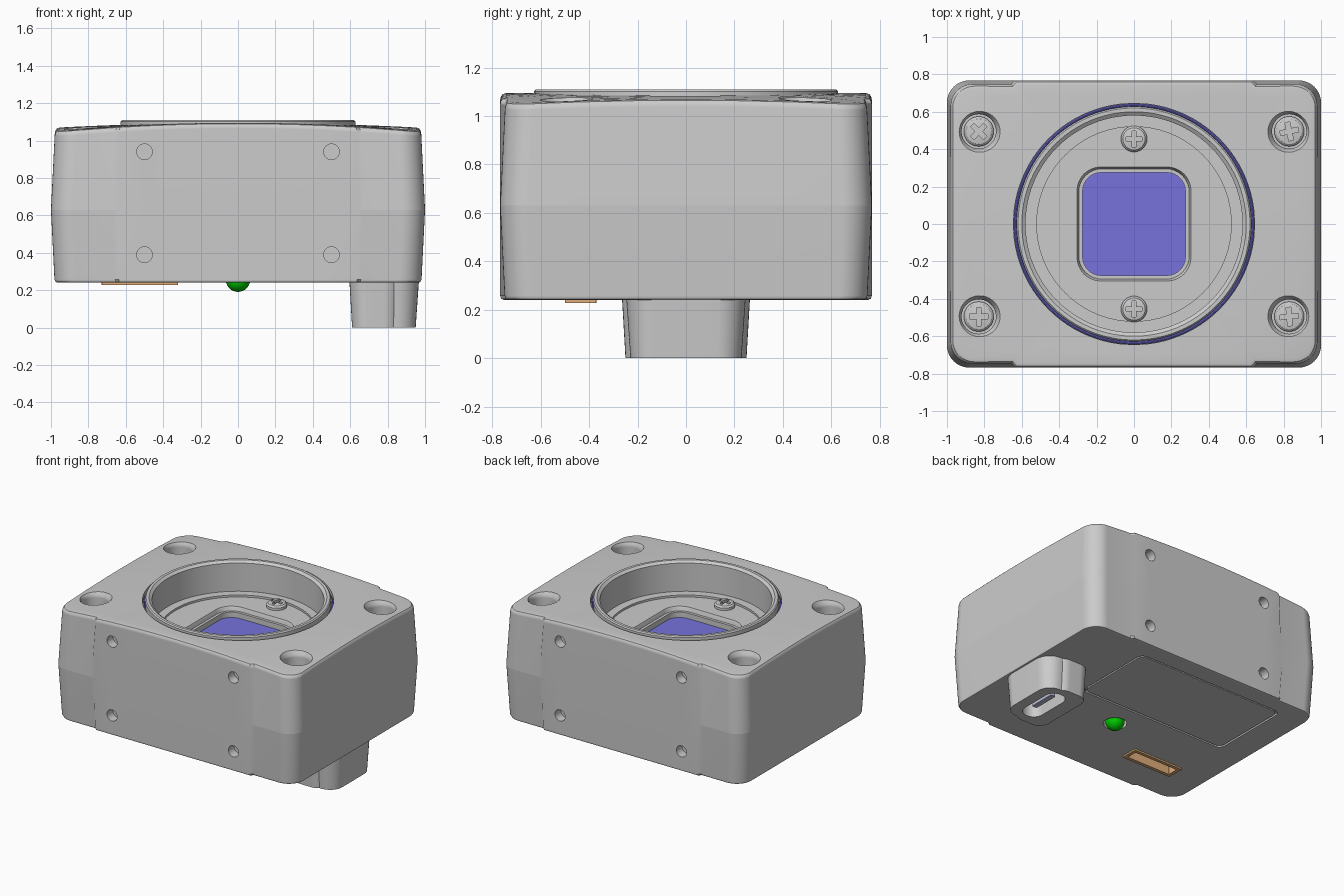
import bpy, bmesh
from math import sin, cos, pi, radians

if "Cube" in bpy.data.objects:
    bpy.data.objects.remove(bpy.data.objects["Cube"])


def loft(name, loops, closed=False):
    """Skin a list of equal-length point loops; caps both ends unless closed."""
    bm = bmesh.new()
    rows = [[bm.verts.new(p) for p in loop] for loop in loops]
    n = len(rows[0])
    pairs = list(zip(rows, rows[1:])) + ([(rows[-1], rows[0])] if closed else [])
    for a, b in pairs:
        for i in range(n):
            j = (i + 1) % n
            bm.faces.new((a[i], a[j], b[j], b[i]))
    if not closed:
        bm.faces.new(rows[0][::-1])
        bm.faces.new(rows[-1])
    bmesh.ops.recalc_face_normals(bm, faces=bm.faces)
    mesh = bpy.data.meshes.new(name)
    bm.to_mesh(mesh)
    bm.free()
    obj = bpy.data.objects.new(name, mesh)
    bpy.context.scene.collection.objects.link(obj)
    return obj


def lathe(name, profile, x=0, y=0, n=32, closed=False):
    return loft(name, [[(x + r * cos(2 * pi * i / n), y + r * sin(2 * pi * i / n), z)
                        for i in range(n)] for r, z in profile], closed)


def rounded(x0, x1, y0, y1, z, r, n=8):
    pts = []
    for q, (cx, cy) in enumerate([(x1 - r, y1 - r), (x0 + r, y1 - r),
                                  (x0 + r, y0 + r), (x1 - r, y0 + r)]):
        pts += [(cx + r * cos((q + i / n) * pi / 2), cy + r * sin((q + i / n) * pi / 2), z)
                for i in range(n + 1)]
    return pts


def rbox(name, x0, x1, y0, y1, z0, z1, r, grow=0):
    """Rounded-corner block, its upper end wider by grow."""
    g = grow
    return loft(name, [rounded(x0, x1, y0, y1, z0, r),
                       rounded(x0 - g, x1 + g, y0 - g, y1 + g, z1, r + g)])


def combine(obj, others, op='DIFFERENCE'):
    """Apply booleans and discard the helper objects."""
    for o in others:
        m = obj.modifiers.new("cut", 'BOOLEAN')
        m.object, m.operation, m.solver = o, op, 'EXACT'
    dg = bpy.context.evaluated_depsgraph_get()
    mesh = bpy.data.meshes.new_from_object(obj.evaluated_get(dg))
    obj.modifiers.clear()
    obj.data = mesh
    for o in others:
        bpy.data.objects.remove(o)
    return obj


def finish(obj, mat=None, angle=28):
    obj.data.shade_smooth()
    obj.data.set_sharp_from_angle(angle=radians(angle))
    obj.modifiers.new("normals", 'WEIGHTED_NORMAL').keep_sharp = True
    if mat:
        obj.data.materials.clear()
        obj.data.materials.append(mat)
    return obj


def colour(name, rgb):
    m = bpy.data.materials.new(name)
    m.diffuse_color = (*rgb, 1)
    m.use_nodes = True
    m.node_tree.nodes["Principled BSDF"].inputs["Base Color"].default_value = m.diffuse_color
    return m


blue = colour("sensor_blue", (0.18, 0.17, 0.72))
green = colour("light_green", (0.0, 0.6, 0.0))
orange = colour("port_orange", (0.75, 0.42, 0.2))
steel = colour("plug_steel", (0.5, 0.53, 0.7))

# Housing outline: a quadrant mirrored all round, with flat pads at |x| < 0.66
W, D, R = 1.0, 0.768, 0.12
MID = 0.63
quad = [(W, 0), (W, 0.2), (W, 0.45)]
quad += [(W - R + R * cos(i * pi / 20), D - R + R * sin(i * pi / 20)) for i in range(11)]
quad += [(x, D) for x in (0.67, 0.65, 0.5, 0.33, 0.16, 0)]
half = quad + [(-x, y) for x, y in quad[-2:0:-1]]
outline = half + [(-x, -y) for x, y in half]


def dome(x, y):
    return 1.095 - x * x * (0.025 + 0.02 * (y / D) ** 2)


def ring(z, inset=0, below_top=None, s=1):
    pts = []
    for x, y in outline:
        h = z if below_top is None else dome(x * s, y * s) - below_top
        draft = 0.02 * abs(h - MID) / 0.4
        dy = inset + (draft if abs(x) > 0.66 else 0)
        px, py = x * (1 - inset - draft) * s, y * (1 - dy / D) * s
        pts.append((px, py, h))
    return pts


rings = [ring(0.24, 0.018), ring(0.245, 0.005), ring(0.258), ring(MID),
         ring(0, 0, 0.03), ring(0, 0.003, 0.016), ring(0, 0.01, 0.005), ring(0, 0.025, 0)]
rings += [ring(0, 0.025, 0, s) for s in (0.93, 0.85, 0.75, 0.65, 0.55, 0.4, 0.2)]
body = loft("housing", rings)

# Housing openings
cutters = [lathe("bore", [(0.645, 0.75), (0.645, 1.3)], n=96),
           lathe("light_hole", [(0.08, 0.1), (0.08, 0.29)], 0, -0.2),
           rbox("panel_recess", -0.76, 0.46, 0.0, 0.63, 0.1, 0.255, 0.05),
           rbox("port_recess", -0.73, -0.32, -0.50, -0.37, 0.1, 0.32, 0.005)]
for sx in (-1, 1):
    for sy in (-1, 1):
        cutters.append(lathe("screw_well", [(0.092, 0.74), (0.092, 1.03), (0.097, 1.05),
                                            (0.115, 1.077), (0.13, 1.2)],
                             sx * 0.83, sy * 0.495, 40))
    for z in (0.39, 0.94):
        for x in (-0.5, 0.5):
            cutters.append(loft("side_hole", [
                [(x + 0.042 * cos(i * pi / 12), sx * y, z + 0.042 * sin(i * pi / 12))
                 for i in range(24)] for y in (0.70, 0.9)]))
finish(combine(body, cutters))
v = body.data.vertices
for e in body.data.edges:
    if all(abs(v[i].co.z - MID) < 1e-4 for i in e.vertices):
        e.use_edge_sharp = True

# Lens mount: raised rim, bore wall and ledge
finish(lathe("mount_ring", [(0.645, 0.78), (0.645, 1.05), (0.628, 1.05), (0.628, 1.102),
                            (0.62, 1.11), (0.60, 1.11), (0.58, 1.095), (0.58, 0.885),
                            (0.52, 0.885), (0.52, 0.78)], n=96, closed=True))
finish(lathe("seal_ring", [(0.636 + 0.008 * cos(i * pi / 4), 1.058 + 0.008 * sin(i * pi / 4))
                           for i in range(8)], n=96, closed=True), blue)
plate = lathe("mount_floor", [(0.53, 0.78), (0.53, 0.87)], n=96)
finish(combine(plate, [
    loft("window_step", [rounded(-a, a, -a, a, z, a * 0.42)
                         for a, z in ((0.295, 0.84), (0.30, 0.86), (0.32, 0.9))]),
    rbox("window", -0.275, 0.275, -0.275, 0.275, 0.7, 0.9, 0.10)]))
finish(rbox("sensor", -0.29, 0.29, -0.29, 0.29, 0.76, 0.80, 0.10), blue)


# Cross-head screws
def screw(name, x, y, base, r, turn):
    head = lathe(name, [(r, base), (r, base + 0.02), (r * 0.85, base + 0.032),
                        (r * 0.5, base + 0.037), (0.006, base + 0.039)], x, y)
    cross = []
    for k in range(2):
        a = radians(turn + 90 * k)
        u, w = r * 0.62, r * 0.16 + 0.0003 * k
        cross.append(loft("slot", [[(x + p * cos(a) - q * sin(a), y + p * sin(a) + q * cos(a), z)
                                    for p, q in ((u, w), (-u, w), (-u, -w), (u, -w))]
                                   for z in (base + 0.015 - 0.001 * k, base + 0.1)]))
    finish(combine(head, cross))


for n, (x, y, t) in enumerate([(-0.83, 0.495, 45), (0.83, 0.495, 12),
                               (-0.83, -0.495, 0), (0.83, -0.495, 5)]):
    screw("corner_screw_%d" % (n + 1), x, y, 0.738, 0.08, t)
for n, y in enumerate((-0.455, 0.455)):
    screw("floor_screw_%d" % (n + 1), 0, y, 0.868, 0.07, 0)

# Underside: cable boss with two lobes, pocket and plug
boss = rbox("cable_boss", 0.61, 0.86, -0.25, 0.25, 0, 0.26, 0.08, 0.015)
combine(boss, [rbox("boss_lobe", 0.72, 0.95, -0.23, 0.23, 0, 0.2605, 0.10, 0.018)], 'UNION')
combine(boss, [rbox("pocket", 0.72, 0.87, -0.18, 0.18, -0.1, 0.13, 0.07)])
finish(boss)
finish(rbox("plug_base", 0.755, 0.835, -0.13, 0.13, 0.08, 0.14, 0.02), steel)
finish(rbox("plug_tongue", 0.775, 0.815, -0.10, 0.10, 0.03, 0.10, 0.008), steel)

# Underside: access panel, status light, port
finish(rbox("access_panel", -0.748, 0.448, 0.012, 0.618, 0.241, 0.26, 0.045))
light = [(0.065 * sin(radians(a)), 0.256 - 0.065 * cos(radians(a))) for a in range(3, 180, 12)]
finish(lathe("status_light", light, 0, -0.2), green)
port = rbox("port_tray", -0.73, -0.32, -0.50, -0.37, 0.228, 0.315, 0.004)
finish(combine(port, [rbox("tray_cavity", -0.705, -0.345, -0.475, -0.395, 0.1, 0.295, 0.003)]), orange)
